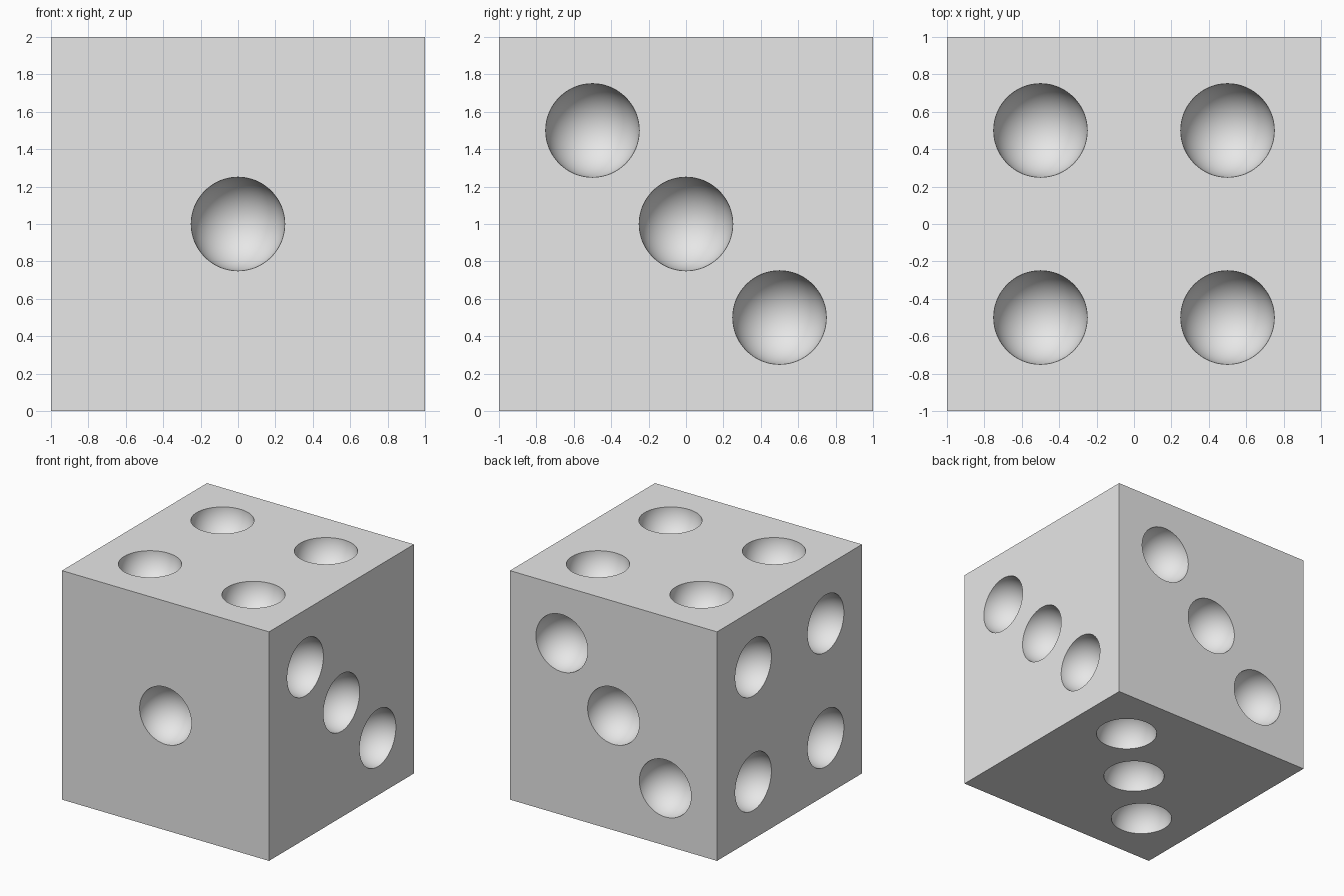
import bpy
import bmesh
from mathutils import Vector, Matrix

if "Cube" in bpy.data.objects:
    bpy.data.objects.remove(bpy.data.objects["Cube"], do_unlink=True)

PIP_RADIUS = 0.2505
CENTRE = Vector((0, 0, 1))
X, Y, Z = Vector((1, 0, 0)), Vector((0, 1, 0)), Vector((0, 0, 1))


def new_object(name, bm):
    mesh = bpy.data.meshes.new(name)
    bm.to_mesh(mesh)
    bm.free()
    obj = bpy.data.objects.new(name, mesh)
    bpy.context.collection.objects.link(obj)
    return obj


# One plain grey for the whole die
grey = bpy.data.materials.new("light_grey")
grey.use_nodes = True
grey.diffuse_color = (0.8, 0.8, 0.8, 1)
grey.node_tree.nodes["Principled BSDF"].inputs["Base Color"].default_value = (0.8, 0.8, 0.8, 1)

# Cube body
bm = bmesh.new()
bmesh.ops.create_cube(bm, size=2, matrix=Matrix.Translation(CENTRE))
die = new_object("die_body", bm)
die.data.materials.append(grey)

# Pip layouts: offsets along the two axes of a face
one = [(0, 0)]
four = [(a, b) for a in (-0.5, 0.5) for b in (-0.5, 0.5)]
rising = [(t, t) for t in (-0.5, 0, 0.5)]
falling = [(t, -t) for t in (-0.5, 0, 0.5)]

# Face normal, its two axes, and its layout
faces = [
    (-Y, X, Z, one),
    (Y, X, Z, rising),
    (X, Y, Z, falling),
    (-X, Y, Z, four),
    (Z, X, Y, four),
    (-Z, X, Y, rising),
]

# Spheres centred on the faces, joined as one cutter
bm = bmesh.new()
for normal, u, v, layout in faces:
    turn = normal.to_track_quat('Z', 'Y').to_matrix().to_4x4()
    for a, b in layout:
        place = Matrix.Translation(CENTRE + normal + u * a + v * b)
        bmesh.ops.create_uvsphere(bm, u_segments=64, v_segments=33,
                                  radius=PIP_RADIUS, matrix=place @ turn)
cutter = new_object("pip_cutter", bm)
cutter.data.materials.append(grey)
cutter.hide_render = True

# Carve the hemispherical pips
cut = die.modifiers.new("pips", 'BOOLEAN')
cut.operation = 'DIFFERENCE'
cut.solver = 'EXACT'
cut.object = cutter
carved = bpy.data.meshes.new_from_object(
    die.evaluated_get(bpy.context.evaluated_depsgraph_get()))
die.modifiers.clear()
die.data = carved
bpy.data.objects.remove(cutter, do_unlink=True)

# Smooth bowls with crisp rims and cube edges
bpy.ops.object.select_all(action='DESELECT')
die.select_set(True)
bpy.context.view_layer.objects.active = die
bpy.ops.object.shade_smooth_by_angle()
